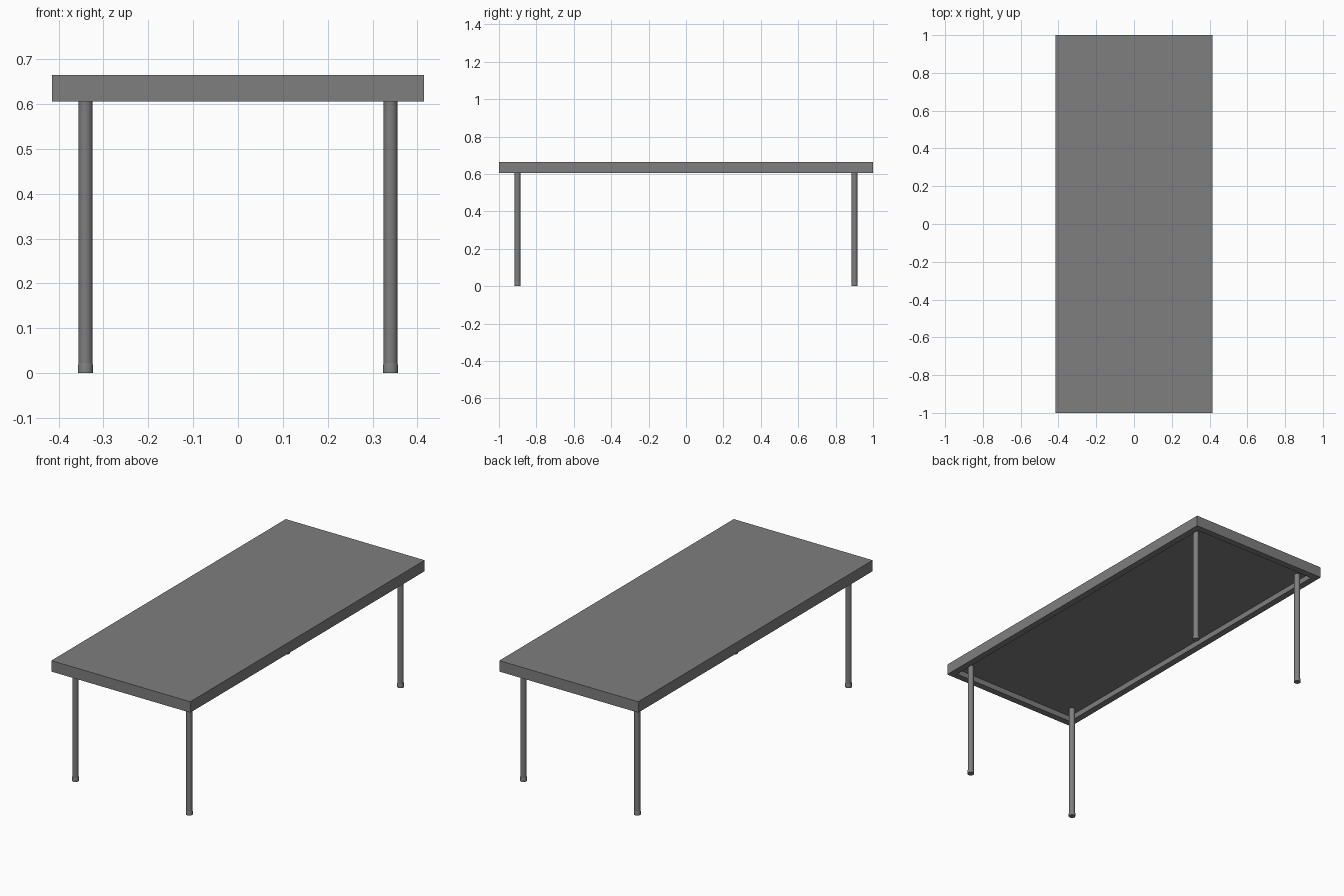
import bpy
import bmesh
from math import cos, sin, tau

cube = bpy.data.objects.get("Cube")
if cube:
    bpy.data.objects.remove(cube, do_unlink=True)

# Single flat grey
grey = bpy.data.materials.new("grey")
grey.use_nodes = True
colour = (0.21, 0.21, 0.21, 1)
grey.diffuse_color = colour
bsdf = next(n for n in grey.node_tree.nodes if n.type == 'BSDF_PRINCIPLED')
bsdf.inputs["Base Color"].default_value = colour

HALF_X, HALF_Y = 0.415, 1.0
TOP, UNDER, PANEL = 0.665, 0.606, 0.636
RIM = 0.036
LEG_X, LEG_Y = 0.34, 0.901


def add_object(name, bm):
    bmesh.ops.recalc_face_normals(bm, faces=bm.faces)
    mesh = bpy.data.meshes.new(name)
    bm.to_mesh(mesh)
    bm.free()
    mesh.materials.append(grey)
    obj = bpy.data.objects.new(name, mesh)
    bpy.context.collection.objects.link(obj)
    return obj


def stack(name, rings):
    """Skin a list of equal-sized point rings and cap both ends."""
    bm = bmesh.new()
    loops = [[bm.verts.new(p) for p in ring] for ring in rings]
    for a, b in zip(loops, loops[1:]):
        n = len(a)
        for i in range(n):
            j = (i + 1) % n
            bm.faces.new((a[i], a[j], b[j], b[i]))
    bm.faces.new(loops[0])
    bm.faces.new(loops[-1])
    return add_object(name, bm)


def rectangle(inset, z):
    x, y = HALF_X - inset, HALF_Y - inset
    return [(-x, -y, z), (x, -y, z), (x, y, z), (-x, y, z)]


def circle(cx, cy, r, z, sides=24):
    return [(cx + r * cos(tau * i / sides), cy + r * sin(tau * i / sides), z)
            for i in range(sides)]


def turned(name, cx, cy, profile):
    obj = stack(name, [circle(cx, cy, r, z) for r, z in profile])
    bpy.ops.object.select_all(action='DESELECT')
    obj.select_set(True)
    bpy.context.view_layer.objects.active = obj
    bpy.ops.object.shade_smooth_by_angle()


# Table top with a hollow underside framed by a rim
stack("table_top", [rectangle(0, TOP), rectangle(0, UNDER),
                    rectangle(RIM, UNDER), rectangle(RIM, PANEL)])

# Four round legs with slightly wider feet
for side, sx in (("left", 1), ("right", -1)):
    for end, sy in (("front", -1), ("back", 1)):
        x, y = sx * LEG_X, sy * LEG_Y
        turned(f"{end}_{side}_leg", x, y, [(0.0155, 0.015), (0.0155, PANEL + 0.002)])
        turned(f"{end}_{side}_foot", x, y, [(0.0172, 0), (0.0172, 0.016), (0.0158, 0.021)])
